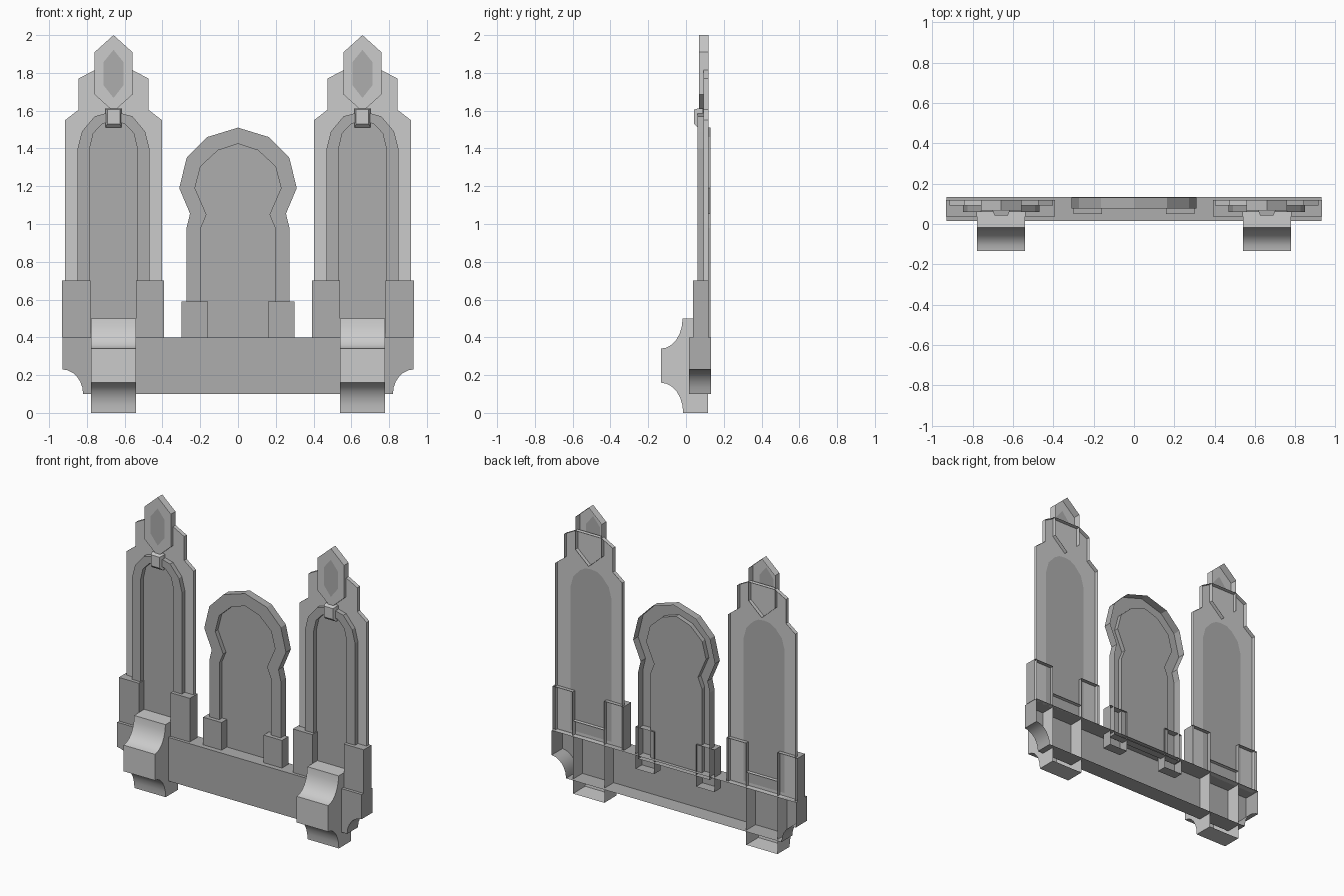
import bpy, bmesh, math

if "Cube" in bpy.data.objects:
    bpy.data.objects.remove(bpy.data.objects["Cube"])

dark = bpy.data.materials.new("dark_grey")
dark.diffuse_color = (0.42, 0.42, 0.42, 1)
dark.use_nodes = True
dark.node_tree.nodes["Principled BSDF"].inputs["Base Color"].default_value = dark.diffuse_color


def loft(name, rows, cap=False, mat=None, closed=True, smooth=False):
    """Quads between rows of points; optional face on the last row."""
    bm = bmesh.new()
    rv = [[bm.verts.new(p) for p in r] for r in rows]
    n = len(rv[0])
    for a, b in zip(rv, rv[1:]):
        for i in range(n if closed else n - 1):
            j = (i + 1) % n
            bm.faces.new((a[i], a[j], b[j], b[i]))
    if cap:
        bm.faces.new(rv[-1])
        if not closed:
            bm.faces.new(rv[0])
    bmesh.ops.recalc_face_normals(bm, faces=bm.faces[:])
    # backs are open, so the visible skin must face the front overall
    if sum(f.normal.y * f.calc_area() for f in bm.faces) > 0:
        bmesh.ops.reverse_faces(bm, faces=bm.faces[:])
    me = bpy.data.meshes.new(name)
    bm.to_mesh(me)
    bm.free()
    ob = bpy.data.objects.new(name, me)
    bpy.context.collection.objects.link(ob)
    if mat:
        me.materials.append(mat)
    if smooth:
        bpy.context.view_layer.objects.active = ob
        ob.select_set(True)
        bpy.ops.object.shade_smooth_by_angle(angle=math.radians(35))
        ob.select_set(False)
    return ob


def full(half):
    """Mirror a right-half outline about x = 0."""
    return half + [(-x, z) for x, z in reversed(half) if x > 0]


def at(pts, y, cx=0):
    return [(x + cx, y, z) for x, z in pts]


def rect(x0, x1, z0, z1):
    return [(x0, z0), (x1, z0), (x1, z1), (x0, z1)]


def block(name, r, y0, y1):
    loft(name, [at(r, y1), at(r, y0)], cap=True, mat=dark)


def arc(cx, cz, rx, rz, a0, a1, n=6):
    return [(cx + rx * math.cos(math.radians(a0 + (a1 - a0) * i / n)),
             cz + rz * math.sin(math.radians(a0 + (a1 - a0) * i / n)))
            for i in range(n + 1)]


# base beam with scooped lower corners
right = arc(0.93, 0.10, 0.11, 0.13, 180, 90) + [(0.93, 0.40)]
beam = right + [(-x, z) for x, z in reversed(right)]
loft("base_beam", [at(beam, 0.133), at(beam, 0.015)], cap=True, mat=dark, smooth=True)

# outlines of the tall side panels
panel = full([(0.256, 0.40), (0.256, 1.55), (0.185, 1.605), (0.185, 1.77),
              (0.10, 1.815), (0, 1.815)])
field = full([(0.157, 0.42), (0.157, 1.40), (0.135, 1.48), (0.085, 1.535),
              (0.045, 1.56), (0, 1.565)])
frame_out = full([(0.19, 0.40), (0.19, 1.40), (0.167, 1.49), (0.10, 1.57), (0, 1.597)])
frame_in = full([(0.126, 0.40), (0.126, 1.40), (0.107, 1.48), (0.06, 1.53), (0, 1.545)])
hex_out = full([(0, 1.595), (0.10, 1.685), (0.10, 1.91), (0, 2.0)])
hex_in = full([(0, 1.667), (0.053, 1.735), (0.053, 1.857), (0, 1.922)])

# corbel profile in y, z
corbel = ([(0.117, 0.5)] + arc(-0.133, 0.5, 0.115, 0.16, 0, -90)
          + arc(-0.133, 0.0, 0.118, 0.16, 90, 0) + [(0.117, 0.0)])

for s, side in ((-1, "left"), (1, "right")):
    cx = 0.659 * s
    # panel, its dark field, and the raised arch frame
    loft(side + "_panel", [at(panel, 0.12, cx), at(panel, 0.092, cx), at(field, 0.092, cx)])
    loft(side + "_panel_field", [at(field, 0.092, cx)], cap=True, mat=dark)
    loft(side + "_panel_frame",
         [at(frame_out, 0.092, cx), at(frame_out, 0.06, cx),
          at(frame_in, 0.06, cx), at(frame_in, 0.092, cx)], mat=dark, closed=False)
    # pointed finial with dark inlay
    loft(side + "_finial", [at(hex_out, 0.118, cx), at(hex_out, 0.068, cx), at(hex_in, 0.068, cx)])
    loft(side + "_finial_inlay", [at(hex_in, 0.068, cx)], cap=True, mat=dark)
    # keystone
    key = rect(-0.042, 0.042, 1.51, 1.612)
    loft(side + "_keystone", [at(key, 0.09, cx), at(key, 0.064, cx),
                              at(rect(-0.033, 0.033, 1.53, 1.605), 0.043, cx)], cap=True)
    # corbel under the panel
    loft(side + "_corbel", [[(cx + dx, y, z) for y, z in corbel] for dx in (-0.119, 0.119)],
         cap=True, closed=False, smooth=True)
    # pedestals of the panel and of the centre arch
    for nm, a, b in (("outer", 0.78, 0.932), ("inner", 0.392, 0.54)):
        block(f"{side}_{nm}_pedestal", rect(s * a, s * b, 0.40, 0.70), 0.036, 0.12)
    block(side + "_arch_pedestal", rect(s * 0.16, s * 0.30, 0.30, 0.59), 0.05, 0.12)

# centre keyhole arch with recessed field
arch_out = full([(0.272, 0.38), (0.272, 0.98), (0.254, 1.055), (0.311, 1.19),
                 (0.272, 1.35), (0.164, 1.46), (0, 1.51)])
arch_in = full([(0.196, 0.39), (0.196, 0.98), (0.167, 1.05), (0.228, 1.19),
                (0.198, 1.305), (0.106, 1.39), (0, 1.425)])
loft("centre_arch", [at(arch_out, 0.131), at(arch_out, 0.077),
                     at(arch_in, 0.077), at(arch_in, 0.108)], cap=True, mat=dark)
